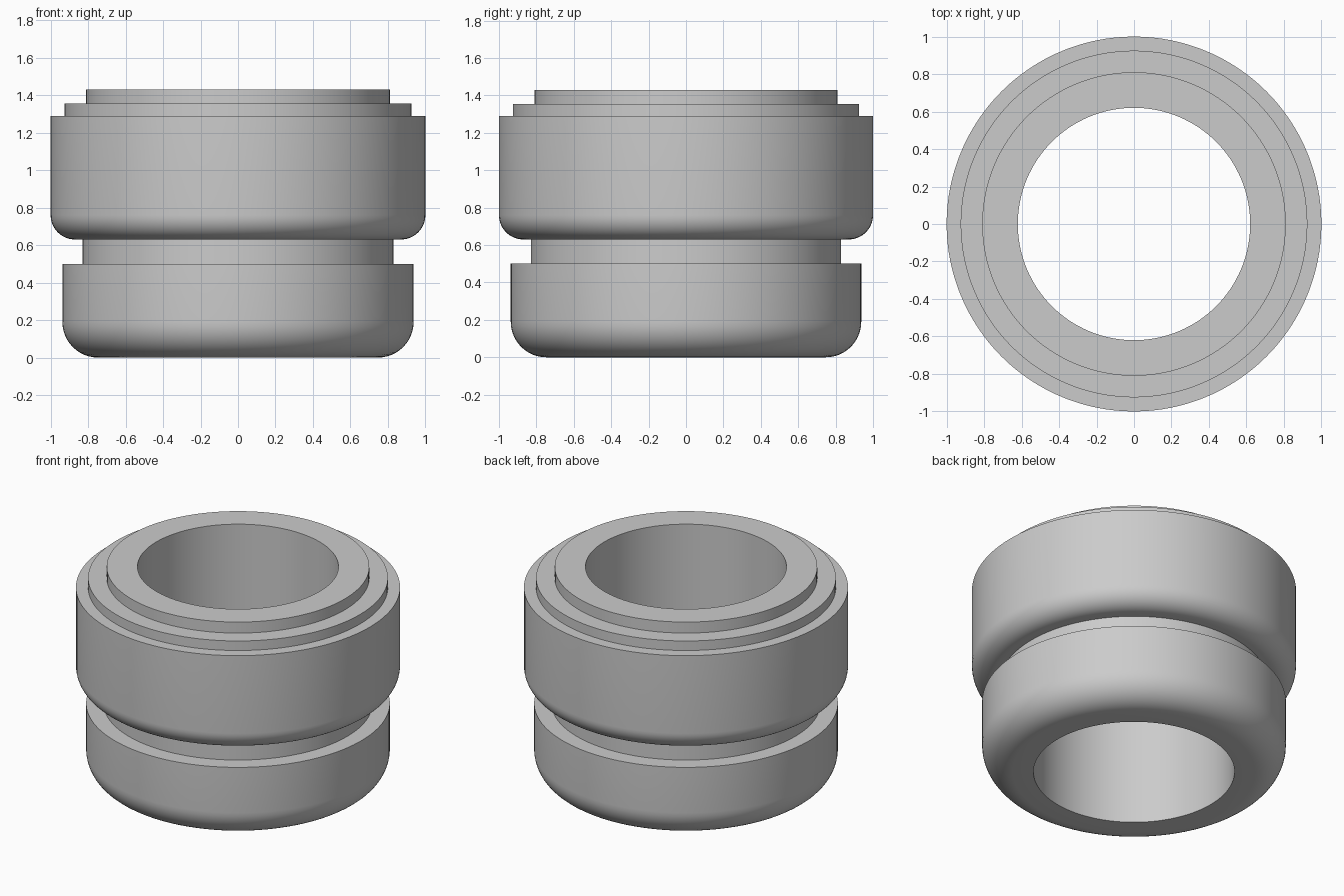
import bpy
import bmesh
import math

if "Cube" in bpy.data.objects:
    bpy.data.objects.remove(bpy.data.objects["Cube"], do_unlink=True)

SEGMENTS = 128
BORE = 0.62


def make_material(name, color):
    mat = bpy.data.materials.new(name)
    mat.use_nodes = True
    mat.diffuse_color = color
    mat.node_tree.nodes["Principled BSDF"].inputs["Base Color"].default_value = color
    return mat


def fillet(radius, z, size, steps=12):
    """Rounded lower outer corner, running from the base up to the wall."""
    angles = [math.pi / 2 * i / steps for i in range(steps + 1)]
    return [(radius - size + size * math.sin(a), z + size - size * math.cos(a))
            for a in angles]


def lathe(name, profile, mat):
    """Spin a closed (radius, height) profile around z."""
    bm = bmesh.new()
    rings = []
    for i in range(SEGMENTS):
        a = 2 * math.pi * i / SEGMENTS
        rings.append([bm.verts.new((r * math.cos(a), r * math.sin(a), z))
                      for r, z in profile])
    for i, ring in enumerate(rings):
        following = rings[(i + 1) % SEGMENTS]
        for j in range(len(profile)):
            k = (j + 1) % len(profile)
            bm.faces.new((ring[j], following[j], following[k], ring[k]))
    bmesh.ops.recalc_face_normals(bm, faces=bm.faces)
    mesh = bpy.data.meshes.new(name)
    bm.to_mesh(mesh)
    bm.free()
    mesh.materials.append(mat)
    obj = bpy.data.objects.new(name, mesh)
    bpy.context.collection.objects.link(obj)
    bpy.ops.object.select_all(action='DESELECT')
    obj.select_set(True)
    bpy.context.view_layer.objects.active = obj
    bpy.ops.object.shade_smooth_by_angle(angle=math.radians(30))


grey = make_material("plain grey", (0.6, 0.6, 0.6, 1))

# Rounded lower collar, groove, rounded upper collar and stepped rim, all bored through
profile = [(BORE, 0)]
profile += fillet(0.937, 0, 0.19)
profile += [(0.937, 0.5), (0.83, 0.5), (0.83, 0.63)]
profile += fillet(1.0, 0.63, 0.13)
profile += [(1.0, 1.29), (0.925, 1.29), (0.925, 1.355),
            (0.81, 1.355), (0.81, 1.43), (BORE, 1.43)]
lathe("grooved_bushing", profile, grey)
